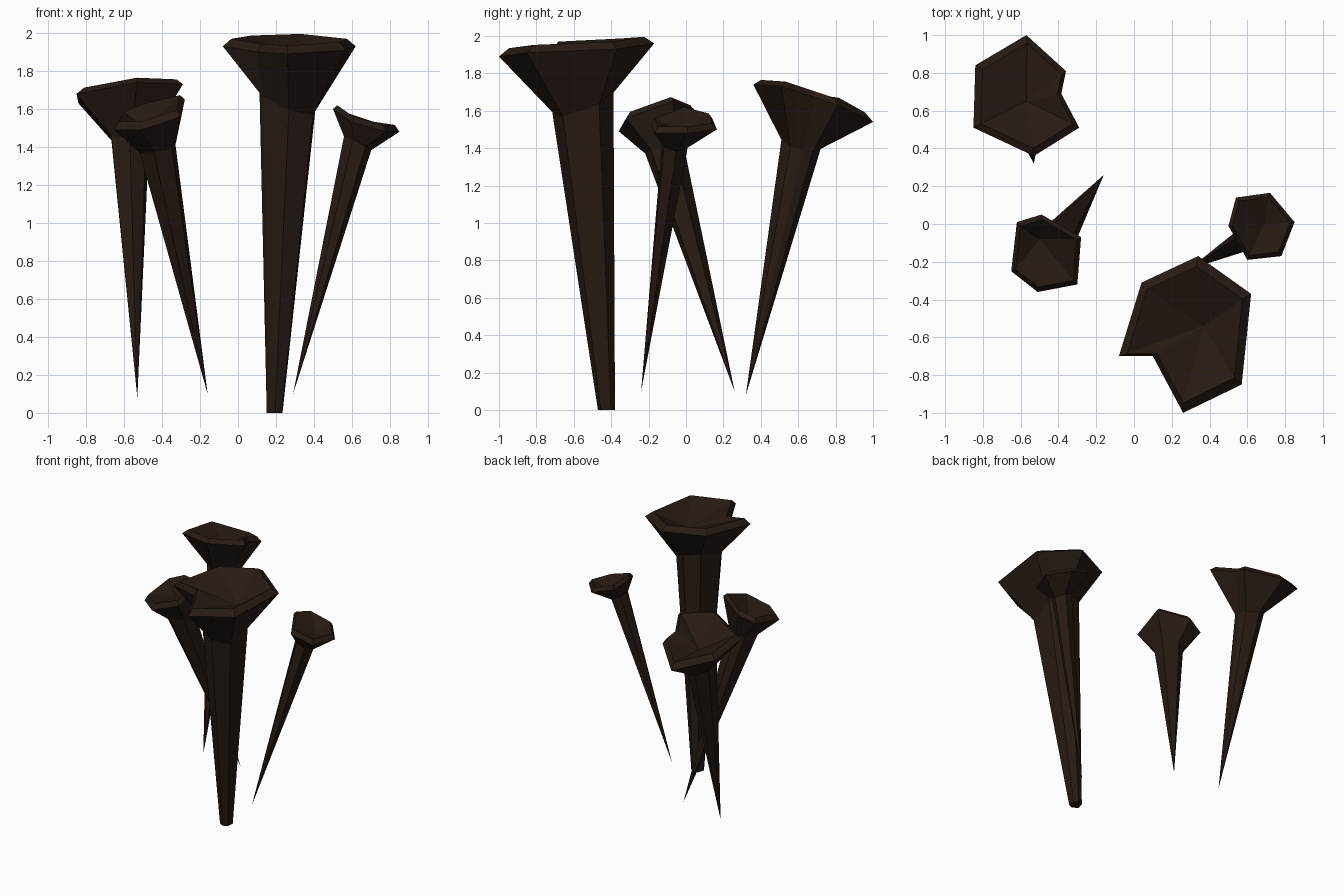
import bpy, bmesh
from mathutils import Vector

if "Cube" in bpy.data.objects:
    bpy.data.objects.remove(bpy.data.objects["Cube"])

iron = bpy.data.materials.new("dark_iron")
iron.diffuse_color = (0.02, 0.011, 0.007, 1)
iron.use_nodes = True
iron.node_tree.nodes["Principled BSDF"].inputs["Base Color"].default_value = iron.diffuse_color


def nail(name, tip, tip_r, neck, neck_r, slope, rim, dip, lift):
    """Tapered shaft, flared battered head with a bevelled lip and dished top."""
    tip, neck, dip = Vector(tip), Vector(neck), Vector(dip)
    rim = [Vector(p) for p in rim]
    mid = sum(rim, Vector()) / len(rim)
    dirs = [Vector((p.x - mid.x, p.y - mid.y, 0)).normalized() for p in rim]
    bm = bmesh.new()

    def ring(points):
        return [bm.verts.new(p) for p in points]

    def bridge(a, b):
        n = len(a)
        for i in range(n):
            j = (i + 1) % n
            bm.faces.new((a[i], a[j], b[j], b[i]))

    def fan(a, centre):
        c = bm.verts.new(centre)
        for i in range(len(a)):
            bm.faces.new((a[i], a[(i + 1) % len(a)], c))

    # shaft, flare, lip
    shaft = ring([neck + d * neck_r + Vector((0, 0, neck_r * (d.x * slope[0] + d.y * slope[1]))) for d in dirs])
    outer = ring(rim)
    inner = ring([p.lerp(mid, 0.13) + Vector((0, 0, lift)) for p in rim])
    if tip_r:
        end = ring([tip + d * tip_r for d in dirs])
        bm.faces.new(end)
        bridge(end, shaft)
    else:
        fan(shaft, tip)
    bridge(shaft, outer)
    bridge(outer, inner)
    fan(inner, dip)
    bmesh.ops.recalc_face_normals(bm, faces=bm.faces)
    me = bpy.data.meshes.new(name)
    bm.to_mesh(me)
    bm.free()
    me.materials.append(iron)
    bpy.context.collection.objects.link(bpy.data.objects.new(name, me))


# large blunt nail at the front
nail("large_nail", (0.195, -0.425, 0), 0.046, (0.27, -0.55, 1.65), 0.165, (-0.34, 0.35),
     [(-0.08, -0.70, 1.93), (0.10, -0.70, 1.90), (0.26, -1.0, 1.89), (0.57, -0.85, 1.91),
      (0.62, -0.37, 1.93), (0.34, -0.17, 1.96), (0.04, -0.31, 1.95)], (0.37, -0.54, 1.84), 0.04)

# back left nail
nail("back_nail", (-0.53, 0.32, 0.08), 0, (-0.575, 0.615, 1.42), 0.105, (-0.3, -0.25),
     [(-0.85, 0.51, 1.68), (-0.53, 0.36, 1.74), (-0.29, 0.51, 1.73), (-0.385, 0.69, 1.67),
      (-0.36, 0.81, 1.63), (-0.57, 1.0, 1.54), (-0.84, 0.84, 1.63)], (-0.57, 0.65, 1.57), 0.035)

# middle left nail
nail("left_nail", (-0.16, 0.26, 0.1), 0, (-0.425, -0.115, 1.39), 0.105, (0.15, 0.15),
     [(-0.65, -0.25, 1.49), (-0.51, -0.36, 1.49), (-0.30, -0.32, 1.56), (-0.28, -0.07, 1.65),
      (-0.49, 0.05, 1.60), (-0.62, 0.01, 1.55)], (-0.50, -0.08, 1.50), 0.035)

# small right nail
nail("right_nail", (0.29, -0.24, 0.1), 0, (0.63, -0.06, 1.42), 0.072, (-0.5, -0.1),
     [(0.60, -0.19, 1.53), (0.78, -0.17, 1.48), (0.85, 0.01, 1.48), (0.72, 0.165, 1.50),
      (0.54, 0.14, 1.56), (0.50, -0.01, 1.60)], (0.69, 0.0, 1.48), 0.03)
